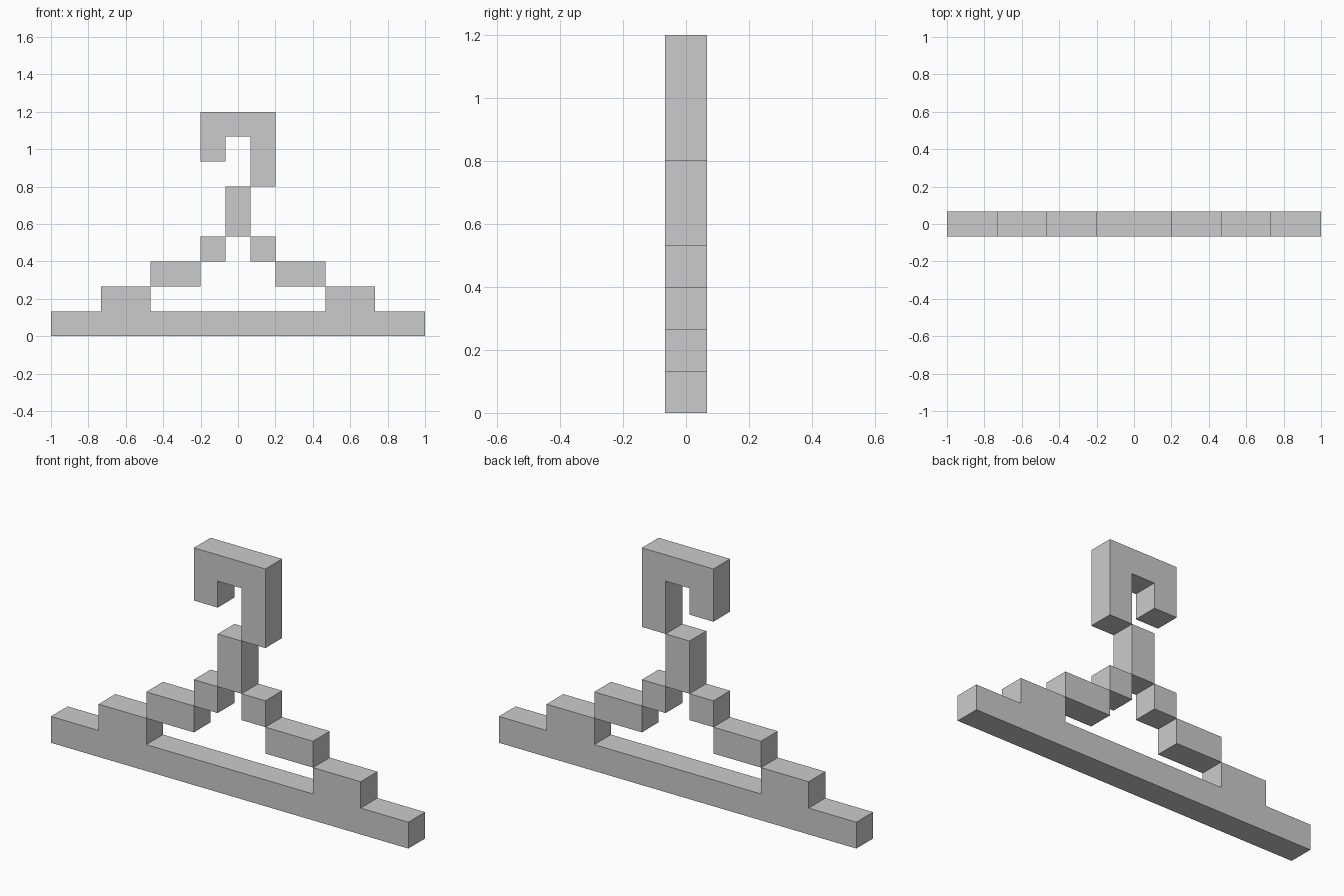
import bpy, bmesh

if "Cube" in bpy.data.objects:
    bpy.data.objects.remove(bpy.data.objects["Cube"])

U = 2 / 15  # one block of the grid


def extruded(name, outline):
    """Closed x/z outline in block units, extruded one block deep along y."""
    bm = bmesh.new()
    verts = [bm.verts.new((x * U, -U / 2, z * U)) for x, z in outline]
    face = bm.faces.new(verts)
    out = bmesh.ops.extrude_face_region(bm, geom=[face], use_keep_orig=True)
    moved = [g for g in out["geom"] if isinstance(g, bmesh.types.BMVert)]
    bmesh.ops.translate(bm, verts=moved, vec=(0, U, 0))
    bmesh.ops.recalc_face_normals(bm, faces=bm.faces[:])
    mesh = bpy.data.meshes.new(name)
    bm.to_mesh(mesh)
    bm.free()
    obj = bpy.data.objects.new(name, mesh)
    bpy.context.collection.objects.link(obj)
    return obj


def block(name, x0, x1, z0, z1):
    return extruded(name, [(x0, z0), (x1, z0), (x1, z1), (x0, z1)])


# Bottom bar with its two raised steps, right half mirrored to the left
half = [(7.5, 0), (7.5, 1), (5.5, 1), (5.5, 2), (3.5, 2), (3.5, 1)]
extruded("bottom_bar", half + [(-x, z) for x, z in reversed(half)])

# Stepped shoulders on both sides
for side, s in (("left", -1), ("right", 1)):
    for part, a, b, z in (("lower", 1.5, 3.5, 2), ("upper", 0.5, 1.5, 3)):
        block(f"{part}_shoulder_{side}", *sorted((s * a, s * b)), z, z + 1)

# Neck
block("neck", -0.5, 0.5, 4, 6)

# Hook, open to the left
extruded("hook", [(0.5, 6), (1.5, 6), (1.5, 9), (-1.5, 9),
                  (-1.5, 7), (-0.5, 7), (-0.5, 8), (0.5, 8)])
